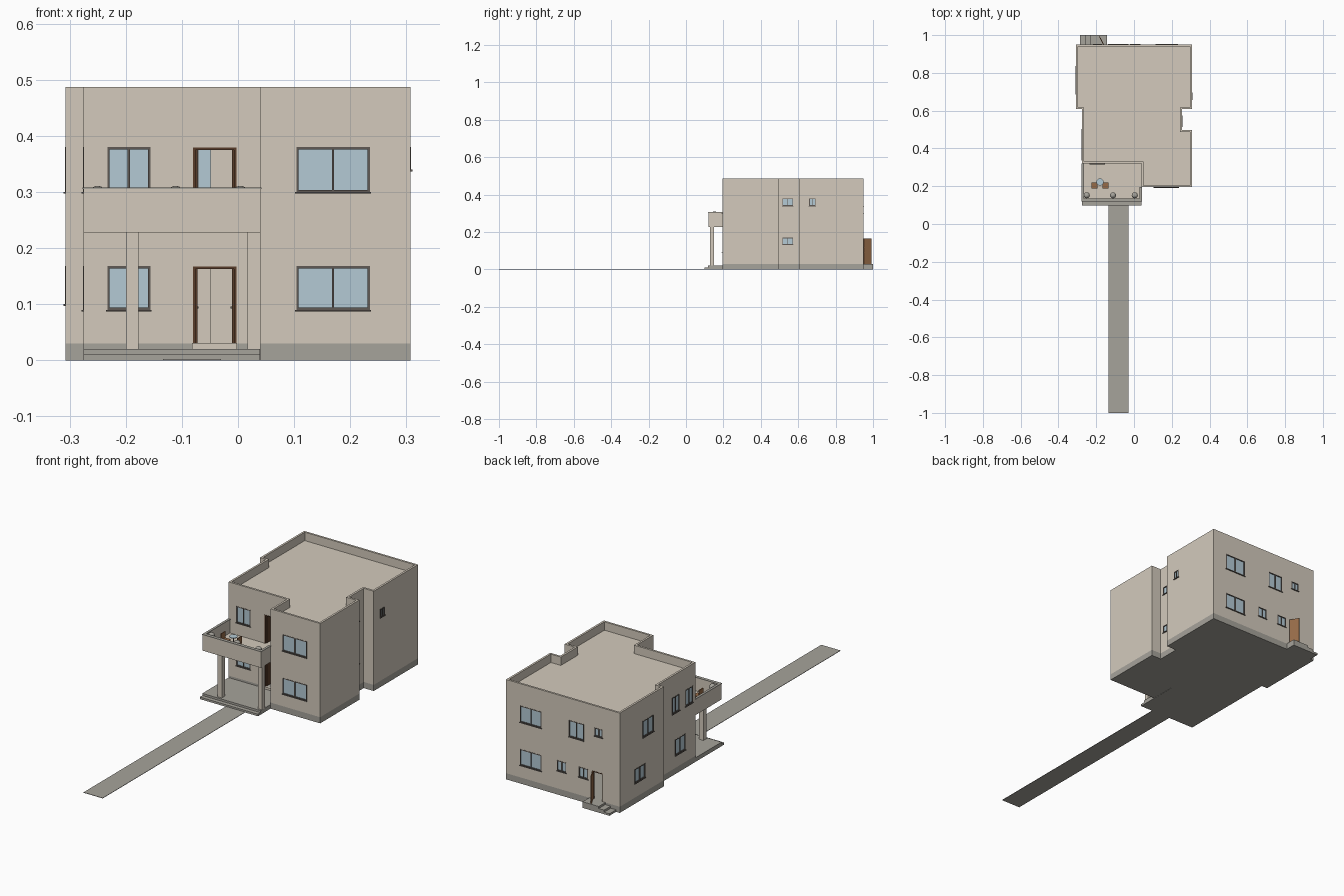
import bpy, bmesh, math

if "Cube" in bpy.data.objects:
    bpy.data.objects.remove(bpy.data.objects["Cube"])


def material(name, r, g, b):
    m = bpy.data.materials.new(name)
    lin = [((c / 255 + 0.055) / 1.055) ** 2.4 for c in (r, g, b)]
    m.diffuse_color = (*lin, 1)
    m.use_nodes = True
    m.node_tree.nodes["Principled BSDF"].inputs["Base Color"].default_value = m.diffuse_color
    return m


WALL = material("beige_plaster", 211, 202, 188)
STONE = material("grey_stone", 166, 163, 155)
GLASS = material("window_glass_blue", 180, 202, 213)
FRAME = material("frame_grey", 96, 90, 85)
WOOD = material("brown_wood", 150, 107, 72)
DARK = material("dark_wood", 88, 60, 42)


def finish(name, bm, mat):
    bmesh.ops.recalc_face_normals(bm, faces=bm.faces)
    me = bpy.data.meshes.new(name)
    bm.to_mesh(me)
    bm.free()
    ob = bpy.data.objects.new(name, me)
    bpy.context.collection.objects.link(ob)
    if mat:
        me.materials.append(mat)
    return ob


def boxes(name, items, mat):
    """One object from a list of boxes (x0, x1, y0, y1, z0, z1)."""
    bm = bmesh.new()
    for x0, x1, y0, y1, z0, z1 in items:
        vs = bmesh.ops.create_cube(bm, size=1)["verts"]
        for v in vs:
            v.co = (x1 if v.co.x > 0 else x0, y1 if v.co.y > 0 else y0, z1 if v.co.z > 0 else z0)
    return finish(name, bm, mat)


def inset(pts, t):
    """Offset a right-angled counter-clockwise outline inward."""
    out = []
    for i, (x, y) in enumerate(pts):
        for a, b in ((pts[i - 1], pts[i]), (pts[i], pts[(i + 1) % len(pts)])):
            dx, dy = b[0] - a[0], b[1] - a[1]
            n = math.hypot(dx, dy)
            x, y = x - dy / n * t, y + dx / n * t
        out.append((x, y))
    return out


def prism(name, pts, z0, z1, mat, hole=None):
    """Extruded outline, solid or with an inner outline as a hollow ring."""
    bm = bmesh.new()
    rings = [[[bm.verts.new((x, y, z)) for x, y in p] for z in (z0, z1)]
             for p in ([pts, hole] if hole else [pts])]
    n = len(pts)
    for lo, hi in rings:
        for i in range(n):
            j = (i + 1) % n
            bm.faces.new((lo[i], lo[j], hi[j], hi[i]))
    for k in (0, 1):
        if hole:
            a, b = rings[0][k], rings[1][k]
            for i in range(n):
                j = (i + 1) % n
                bm.faces.new((a[i], a[j], b[j], b[i]))
        else:
            bm.faces.new(rings[0][k])
    return finish(name, bm, mat)


def on_wall(side, pos, a0, a1, z0, z1, d0, d1):
    """Box on a wall plane; d is the distance outward from the wall face."""
    s = 1 if side in "br" else -1
    p, q = sorted((pos + s * d0, pos + s * d1))
    return (a0, a1, p, q, z0, z1) if side in "fb" else (p, q, a0, a1, z0, z1)


def cylinder(bm, x, y, z0, z1, r0, r1, n=16):
    vs = bmesh.ops.create_cone(bm, cap_ends=True, segments=n, radius1=r0, radius2=r1, depth=z1 - z0)["verts"]
    bmesh.ops.translate(bm, verts=vs, vec=(x, y, (z0 + z1) / 2))


# House shell
plan = [(-.275, .32), (.04, .32), (.04, .195), (.307, .195), (.307, .497), (.253, .497),
        (.253, .608), (.307, .608), (.307, .949), (-.307, .949), (-.307, .608), (-.275, .608)]
T = 0.01
prism("plinth", plan, 0, .03, STONE)
walls = prism("walls", plan, .03, .487, WALL, inset(plan, T))
prism("upper_floor", inset(plan, T * .9), .226, .24, WALL)
prism("roof", inset(plan, T * .9), .433, .446, WALL)
boxes("hall_partitions", [(-.049, .244, .545, .555, z, z + .2) for z in (.03, .236)], WALL)

# Windows: side, wall position, start, end, bottom, top
UP, LOW = (.30, .38), (.09, .168)
UP_S, LOW_S = (.34, .38), (.117, .167)
windows = [
    ("f", .195, .104, .235, *UP), ("f", .195, .104, .235, *LOW),
    ("f", .32, -.233, -.156, *UP), ("f", .32, -.233, -.156, *LOW),
    ("b", .949, .116, .231, *UP), ("b", .949, .116, .231, *LOW),
    ("b", .949, -.113, -.032, *UP), ("b", .949, -.214, -.171, *UP_S),
    ("b", .949, -.018, .032, *LOW_S), ("b", .949, -.136, -.085, *LOW_S),
    ("l", -.307, .687, .772, *UP), ("l", -.307, .753, .834, .1, .168),
    ("l", -.275, .443, .50, *UP), ("l", -.275, .339, .397, *UP), ("l", -.275, .397, .477, *LOW),
    ("r", .253, .515, .573, *UP_S), ("r", .253, .515, .573, .133, .17),
    ("r", .307, .658, .693, *UP_S)]
# Doorways
doors = [("f", .32, -.08, -.003, .03, .167), ("f", .32, -.08, -.003, .24, .379),
         ("b", .949, -.215, -.16, .03, .167)]

cuts, frames, panes, sills, door_frames = [], [], [], [], []
F = .004
for s, p, a, b, z0, z1 in windows:
    cuts.append(on_wall(s, p, a, b, z0, z1, -.02, .02))
    m = (a + b) / 2
    d = (-.008, .001)
    frames += [on_wall(s, p, a, a + F, z0, z1, *d), on_wall(s, p, b - F, b, z0, z1, *d),
               on_wall(s, p, a + F, b - F, z1 - F, z1, *d), on_wall(s, p, a + F, b - F, z0, z0 + F, *d),
               on_wall(s, p, m - F / 2, m + F / 2, z0 + F, z1 - F, *d)]
    panes.append(on_wall(s, p, a + F / 2, b - F / 2, z0 + F / 2, z1 - F / 2, -.006, -.003))
    sills.append(on_wall(s, p, a - .002, b + .002, z0 - .003, z0, -.002, .004))
for s, p, a, b, z0, z1 in doors:
    cuts.append(on_wall(s, p, a, b, z0 - (.01 if z0 < .1 else 0), z1, -.02, .02))
    d = (-.0105, .001)
    door_frames += [on_wall(s, p, a, a + F, z0, z1, *d), on_wall(s, p, b - F, b, z0, z1, *d),
                    on_wall(s, p, a + F, b - F, z1 - F, z1, *d)]

# Cut the openings and keep the result
cutter = boxes("opening_cutter", cuts, None)
mod = walls.modifiers.new("openings", "BOOLEAN")
mod.operation, mod.object, mod.solver = "DIFFERENCE", cutter, "EXACT"
bpy.context.view_layer.update()
cut_mesh = bpy.data.meshes.new_from_object(walls.evaluated_get(bpy.context.evaluated_depsgraph_get()))
walls.modifiers.clear()
walls.data = cut_mesh
walls.data.materials.clear()
walls.data.materials.append(WALL)
for poly in walls.data.polygons:
    poly.material_index = 0
bpy.data.objects.remove(cutter)

boxes("window_frames", frames, FRAME)
boxes("window_panes", panes, GLASS)
boxes("window_sills", sills, FRAME)
boxes("door_frames", door_frames, DARK)

# Front double doors, swung inward, with handles
leaves, handles = [], []
for s, p, a, b, z0, z1 in doors[:2]:
    for x in (a + F, b - F - .004):
        leaves.append((x, x + .004, p + .006, p + .042, z0 + .001, z1 - F))
        handles.append((x - .002, x + .006, p + .034, p + .038, z0 + .062, z0 + .066))
boxes("front_door_leaves", leaves, DARK)
boxes("door_handles", handles, FRAME)
boxes("front_threshold", [(-.082, -.002, .314, .325, .02, .0305)], WALL)

# Back door, swung outward, and its side steps
prism("back_door_leaf", [(-.163, .949), (-.159, .951), (-.181, .993), (-.185, .991)], .03, .165, WOOD)
boxes("back_steps", [(-.287, -.142, .949, 1, 0, .01), (-.258, -.142, .949, 1, .01, .02),
                     (-.229, -.142, .949, 1, .02, .03)], STONE)

# Porch, path and columns
boxes("porch_base", [(-.275, .039, .098, .32, 0, .01), (-.275, .039, .118, .32, .01, .02)], STONE)
boxes("garden_path", [(-.134, -.03, -1, .098, 0, .002)], STONE)
boxes("porch_columns", [(x, x + .023, .128, .151, .02, .23) for x in (-.2, .017)], WALL)

# Balcony slab, walls and coping
boxes("balcony", [(-.275, .04, .12, .32, .228, .24), (-.275, .04, .12, .132, .24, .305),
                  (-.275, -.267, .132, .32, .24, .305), (.032, .04, .132, .195, .24, .305)], WALL)
boxes("balcony_coping", [(-.277, .042, .118, .134, .305, .308), (-.277, -.265, .134, .32, .305, .308),
                         (.03, .042, .134, .195, .305, .308)], STONE)

# Balcony pots with domed tops
bm = bmesh.new()
for x in (-.25, -.111, .004):
    cylinder(bm, x, .152, .24, .295, .011, .015)
    vs = bmesh.ops.create_uvsphere(bm, u_segments=16, v_segments=8, radius=.016)["verts"]
    bmesh.ops.translate(bm, verts=vs, vec=(x, .152, .295))
finish("balcony_pots", bm, STONE)

# Balcony table and chairs
bm = bmesh.new()
cylinder(bm, -.18, .222, .282, .285, .019, .019, 24)
finish("table_top", bm, GLASS)
bm = bmesh.new()
cylinder(bm, -.18, .222, .24, .282, .003, .003, 8)
cylinder(bm, -.18, .222, .24, .243, .01, .01, 12)
finish("table_stand", bm, FRAME)
chairs = []
for x in (-.21, -.15):
    s = -1 if x < -.18 else 1
    chairs.append((x - .016, x + .016, .189, .221, .262, .267))
    bx = x + s * .014
    chairs.append((bx - .002, bx + .002, .189, .221, .267, .298))
    chairs += [(x + i * .013 - .002, x + i * .013 + .002, .205 + j * .013 - .002, .205 + j * .013 + .002, .24, .262)
               for i in (-1, 1) for j in (-1, 1)]
boxes("balcony_chairs", chairs, WOOD)
